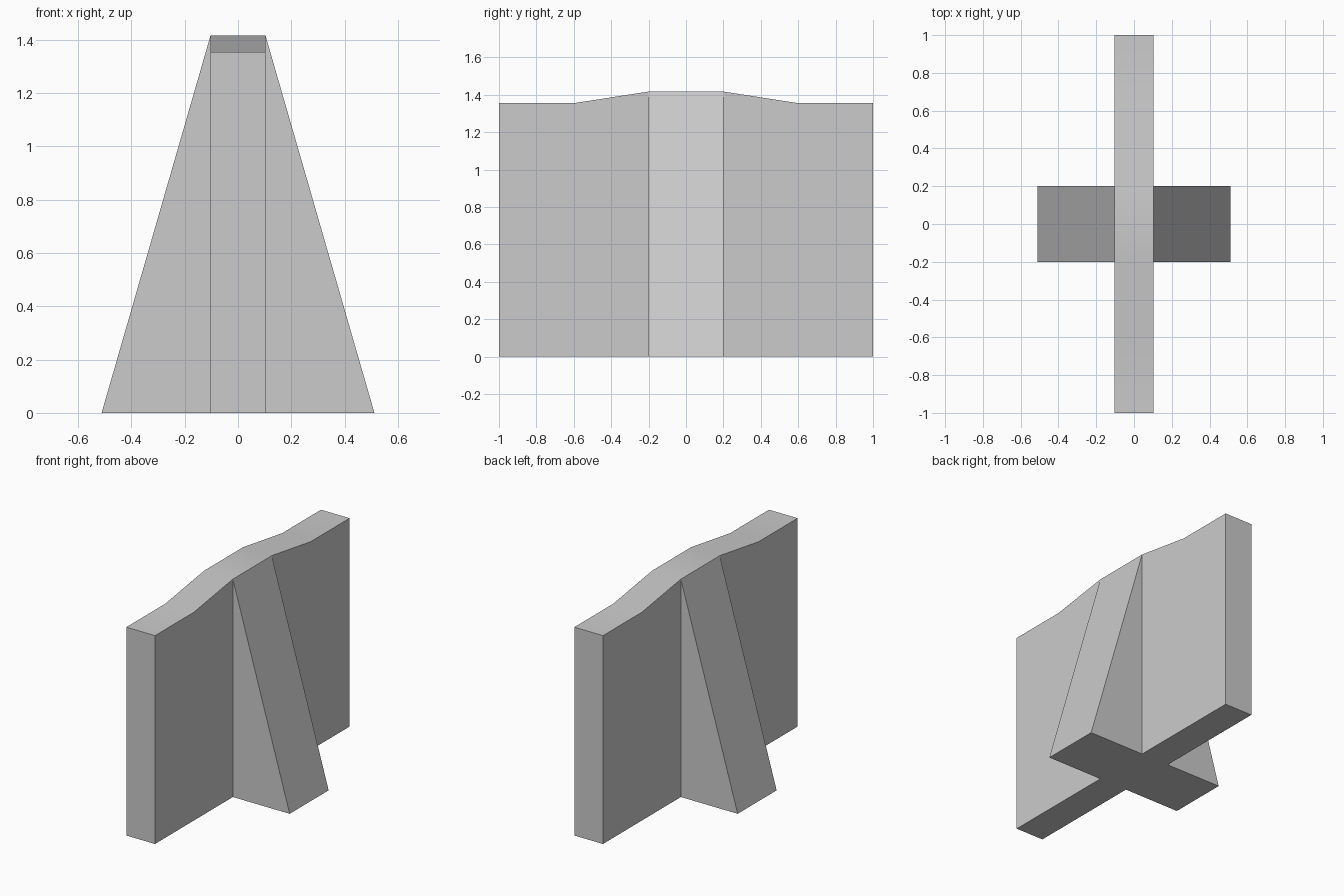
import bpy
import bmesh
from math import radians
from mathutils import Vector

cube = bpy.data.objects.get("Cube")
if cube:
    bpy.data.objects.remove(cube, do_unlink=True)

WALL_X, FOOT_X = 0.103, 0.512
RIB_Y = 0.2
TOP, SHOULDER = 1.417, 1.355

stone = bpy.data.materials.new("plain grey")
stone.use_nodes = True
grey = (0.6, 0.6, 0.6, 1)
stone.diffuse_color = grey
stone.node_tree.nodes["Principled BSDF"].inputs["Base Color"].default_value = grey


def prism(name, outline, sweep):
    """Extrude a closed flat outline along a vector."""
    bm = bmesh.new()
    face = bm.faces.new([bm.verts.new(p) for p in outline])
    moved = bmesh.ops.extrude_face_region(bm, geom=[face])["geom"]
    bmesh.ops.translate(bm, vec=Vector(sweep),
                        verts=[v for v in moved if isinstance(v, bmesh.types.BMVert)])
    bmesh.ops.recalc_face_normals(bm, faces=bm.faces)
    mesh = bpy.data.meshes.new(name)
    bm.to_mesh(mesh)
    bm.free()
    mesh.materials.append(stone)
    obj = bpy.data.objects.new(name, mesh)
    bpy.context.collection.objects.link(obj)
    return obj


# Long thin wall with a gently raised middle
half = [(1, 0), (1, SHOULDER), (0.6, SHOULDER), (RIB_Y, TOP)]
profile = half + [(-y, z) for y, z in reversed(half)]
wall = prism("buttressed_wall", [(-WALL_X, y, z) for y, z in profile], (2 * WALL_X, 0, 0))

# Tapered buttress crossing the wall, sloping out to both sides
taper = [(-FOOT_X, 0), (FOOT_X, 0), (WALL_X, TOP), (-WALL_X, TOP)]
buttress = prism("buttress", [(x, -RIB_Y, z) for x, z in taper], (0, 2 * RIB_Y, 0))

# Merge both parts into one solid
union = wall.modifiers.new("union", "BOOLEAN")
union.operation = "UNION"
union.solver = "EXACT"
union.object = buttress
bpy.ops.object.select_all(action="DESELECT")
wall.select_set(True)
bpy.context.view_layer.objects.active = wall
bpy.ops.object.modifier_apply(modifier=union.name)
bpy.data.objects.remove(buttress, do_unlink=True)
bpy.ops.object.shade_smooth_by_angle(angle=radians(30))
